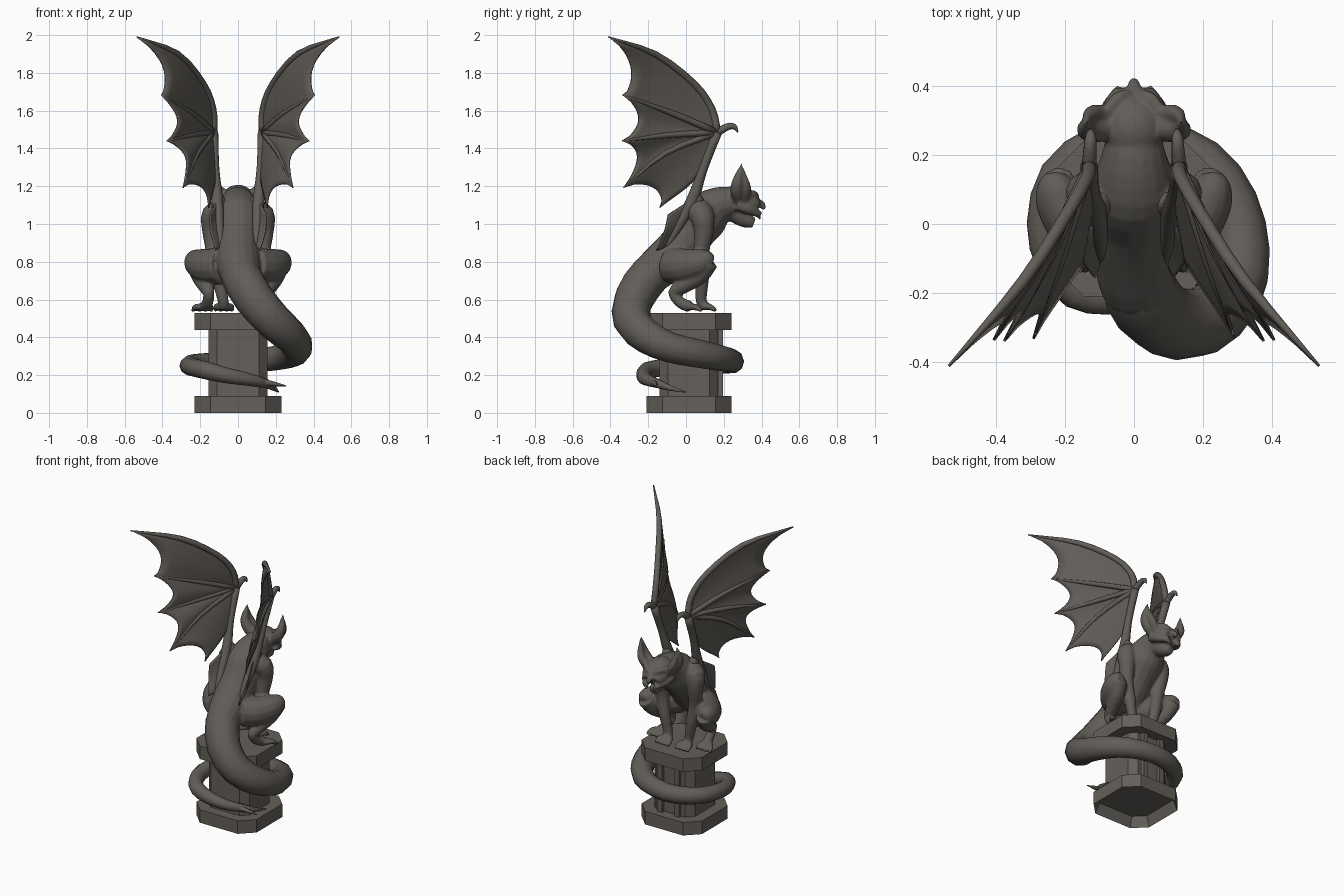
import bpy, bmesh, math
from mathutils import Vector, Matrix


def material(name, rgb):
    m = bpy.data.materials.new(name)
    m.diffuse_color = (*rgb, 1)
    return m


STONE = material("dark stone", (0.12, 0.109, 0.096))
PLINTH = material("pedestal stone", (0.128, 0.117, 0.102))


def finish(name, bm, mat, smooth=True):
    bmesh.ops.recalc_face_normals(bm, faces=bm.faces[:])
    for f in bm.faces:
        f.smooth = smooth
    me = bpy.data.meshes.new(name)
    bm.to_mesh(me)
    bm.free()
    me.materials.append(mat)
    ob = bpy.data.objects.new(name, me)
    bpy.context.collection.objects.link(ob)
    return ob


def spline(pts, n):
    """Sample a Catmull-Rom curve through pts at n + 1 places."""
    p = [Vector(q) for q in pts]
    p = [2 * p[0] - p[1]] + p + [2 * p[-1] - p[-2]]
    out, segs = [], len(pts) - 1
    for k in range(n + 1):
        x = k / n * segs
        i = min(int(x), segs - 1)
        t = x - i
        a, b, c, d = p[i:i + 4]
        out.append(0.5 * (2 * b + (c - a) * t + (2 * a - 5 * b + 4 * c - d) * t * t
                          + (3 * b - a - 3 * c + d) * t ** 3))
    return out


def tube(bm, pts, sides=10, sub=3, flip=1):
    """Round tube through (x, y, z, radius) points; flip=-1 mirrors in x."""
    s = spline(pts, (len(pts) - 1) * sub)
    c = [Vector((q[0] * flip, q[1], q[2])) for q in s]
    rings, old = [], None
    for i, q in enumerate(c):
        t = (c[min(i + 1, len(c) - 1)] - c[max(i - 1, 0)]).normalized()
        if old is None:
            u = t.orthogonal().normalized()
        else:
            u = (old.rotation_difference(t) @ u)
            u = (u - t * u.dot(t)).normalized()
        old = t
        w, r = t.cross(u), max(s[i][3], 0.002)
        rings.append([bm.verts.new(q + r * (u * math.cos(a) + w * math.sin(a)))
                      for a in (2 * math.pi * k / sides for k in range(sides))])
    for a, b in zip(rings, rings[1:]):
        for k in range(sides):
            bm.faces.new((a[k], a[(k + 1) % sides], b[(k + 1) % sides], b[k]))
    bm.faces.new(rings[0])
    bm.faces.new(rings[-1])


def ball(bm, centre, size):
    bmesh.ops.create_icosphere(bm, subdivisions=3, radius=1,
                               matrix=Matrix.Translation(centre) @ Matrix.Diagonal((*size, 1)))


def octagon(name, hx, hy, cut, z0, z1, hollow=False):
    """Chamfered square block round the pedestal axis."""
    bm = bmesh.new()
    xy = [(hx, cut - hy), (hx, hy - cut), (hx - cut, hy), (cut - hx, hy),
          (-hx, hy - cut), (-hx, cut - hy), (cut - hx, -hy), (hx - cut, -hy)]
    f = bm.faces.new([bm.verts.new((x, y + 0.015, z0)) for x, y in xy])
    top = bmesh.ops.extrude_face_region(bm, geom=[f], use_keep_orig=True)["geom"]
    bmesh.ops.translate(bm, vec=(0, 0, z1 - z0),
                        verts=[v for v in top if isinstance(v, bmesh.types.BMVert)])
    bmesh.ops.recalc_face_normals(bm, faces=bm.faces[:])
    if hollow:
        bmesh.ops.inset_individual(bm, faces=[f], thickness=0.03)
        bmesh.ops.translate(bm, verts=f.verts[:], vec=(0, 0, 0.07))
    return finish(name, bm, PLINTH, False)


# Pedestal
octagon("pedestal_base", 0.23, 0.225, 0.085, 0, 0.09, True)
octagon("pedestal_column", 0.155, 0.155, 0.045, 0.08, 0.45)
octagon("pedestal_cap", 0.23, 0.225, 0.085, 0.44, 0.53)
bm = bmesh.new()
for x in (-0.065, 0.065):
    bmesh.ops.create_cube(bm, size=1, matrix=Matrix.Translation((x, 0.175, 0.265))
                          @ Matrix.Diagonal((0.035, 0.04, 0.37, 1)))
finish("column_pilasters", bm, PLINTH, False)

# Body: torso, neck and head, fused with the limbs by a remesh
bm = bmesh.new()
tube(bm, [(0.05, -0.235, 0.665, 0.085), (0.012, -0.175, 0.742, 0.109), (0, -0.07, 0.835, 0.12),
          (0, 0.02, 0.94, 0.118), (0, 0.1, 1.04, 0.128), (0, 0.18, 1.1, 0.1),
          (0, 0.27, 1.12, 0.075)], 16)
ball(bm, (0, 0.275, 1.13), (0.088, 0.095, 0.078))
for x in (-0.035, 0, 0.035):
    tube(bm, [(x, 0.28, 1.12, 0.06), (x, 0.34, 1.105, 0.055), (x * 0.9, 0.38, 1.085, 0.034)], 12)
tube(bm, [(0, 0.375, 1.12, 0.02), (0, 0.405, 1.1, 0.018), (0, 0.412, 1.075, 0.01)])
tube(bm, [(0, 0.26, 1.06, 0.055), (0, 0.31, 1.025, 0.045), (0, 0.36, 1.005, 0.028)], 12)
for s in (1, -1):
    # brow, cheek, lip and fang
    tube(bm, [(0.015, 0.375, 1.135, 0.016), (0.05, 0.36, 1.158, 0.02),
              (0.088, 0.31, 1.17, 0.015)], flip=s)
    tube(bm, [(0.085, 0.27, 1.1, 0.03), (0.075, 0.33, 1.075, 0.025),
              (0.035, 0.39, 1.052, 0.02)], flip=s)
    tube(bm, [(0.03, 0.385, 1.05, 0.012), (0.03, 0.392, 1.02, 0.006)], 8, flip=s)
    ball(bm, (0.045 * s, 0.37, 1.127), (0.016, 0.014, 0.012))
    # pointed ear, broad from front to back
    tube(bm, [(0.075, 0.28, 1.14, 0.04), (0.12, 0.27, 1.185, 0.036),
              (0.14, 0.275, 1.24, 0.026), (0.135, 0.298, 1.325, 0.003)], flip=s)
    tube(bm, [(0.08, 0.31, 1.14, 0.03), (0.115, 0.32, 1.19, 0.026),
              (0.132, 0.31, 1.24, 0.018), (0.135, 0.298, 1.31, 0.003)], flip=s)
    # arm
    tube(bm, [(0.07, 0.06, 1.07, 0.07), (0.13, 0.085, 1.045, 0.066), (0.138, 0.095, 0.96, 0.052),
              (0.125, 0.08, 0.84, 0.042), (0.105, 0.085, 0.72, 0.038), (0.08, 0.08, 0.6, 0.03),
              (0.075, 0.1, 0.558, 0.03)], 12, flip=s)
    # hind leg: thigh, then shin and raised heel
    tube(bm, [(0.08, -0.07, 0.78, 0.1), (0.15, -0.01, 0.775, 0.096), (0.205, 0.06, 0.79, 0.08),
              (0.225, 0.11, 0.805, 0.06), (0.227, 0.145, 0.8, 0.03)], 14, flip=s)
    tube(bm, [(0.224, 0.12, 0.8, 0.054), (0.2, 0.07, 0.725, 0.048), (0.17, -0.02, 0.668, 0.04),
              (0.155, -0.065, 0.637, 0.031), (0.16, -0.03, 0.585, 0.03),
              (0.175, 0.02, 0.562, 0.032)], 12, flip=s)
    # fingers and toes
    for k in (-1.5, -0.5, 0.5, 1.5):
        tube(bm, [(0.075 + 0.012 * k, 0.09, 0.56, 0.018), (0.075 + 0.026 * k, 0.125, 0.562, 0.018),
                  (0.075 + 0.03 * k, 0.16, 0.54, 0.01)], 8, flip=s)
        tube(bm, [(0.175 + 0.01 * k, 0.01, 0.56, 0.018), (0.185 + 0.026 * k, 0.05, 0.56, 0.018),
                  (0.19 + 0.034 * k, 0.085, 0.54, 0.01)], 8, flip=s)
body = finish("gargoyle_body", bm, STONE)
rm = body.modifiers.new("fuse", "REMESH")
rm.mode = "VOXEL"
rm.voxel_size = 0.008
rm.use_smooth_shade = True
sm = body.modifiers.new("soften", "SMOOTH")
sm.factor = 0.5
sm.iterations = 4

# Tail wound round the column, with a barbed tip
bm = bmesh.new()
tube(bm, [(0, -0.09, 0.81, 0.095), (0.015, -0.19, 0.73, 0.108), (0.085, -0.275, 0.605, 0.107),
          (0.19, -0.285, 0.485, 0.1), (0.285, -0.2, 0.4, 0.09), (0.315, -0.08, 0.345, 0.08),
          (0.285, 0.06, 0.315, 0.075), (0.2, 0.18, 0.29, 0.068), (0.05, 0.245, 0.275, 0.062),
          (-0.1, 0.23, 0.265, 0.058), (-0.22, 0.14, 0.26, 0.054), (-0.26, 0.0, 0.25, 0.05),
          (-0.235, -0.12, 0.24, 0.047), (-0.17, -0.2, 0.225, 0.047), (-0.07, -0.222, 0.2, 0.042),
          (0.05, -0.212, 0.178, 0.034), (0.15, -0.15, 0.155, 0.025), (0.19, -0.08, 0.13, 0.014),
          (0.215, 0, 0.11, 0.003)], 10, 2)
tube(bm, [(0.1, -0.18, 0.165, 0.02), (0.18, -0.165, 0.155, 0.014), (0.255, -0.16, 0.143, 0.002)], 8)
finish("tail", bm, STONE)

# Wings: bones, thumb claw and scalloped membrane
WRIST = (0.13, 0.165, 1.485)
fingers = [
    [WRIST, (0.135, 0.135, 1.61), (0.187, 0.04, 1.745), (0.32, -0.165, 1.9), (0.535, -0.41, 1.99)],
    [WRIST, (0.245, -0.07, 1.585), (0.405, -0.335, 1.683)],
    [WRIST, (0.245, -0.1, 1.47), (0.375, -0.338, 1.44)],
    [WRIST, (0.215, -0.11, 1.375), (0.29, -0.33, 1.193)],
    [WRIST, (0.12, 0.06, 1.25), (0.155, -0.14, 1.085)],
]
fold = [[(0.11, 0.03, 1.13), (0.1, -0.03, 1.0), (0.09, -0.1, 0.88)],
        [(0.15, -0.095, 1.05), (0.145, -0.115, 0.96), (0.115, -0.155, 0.86)]]


def web(bm, a, b, scallop, flip, n=12, m=10):
    """Skin between two bones, its free edge pulled in and its middle billowing."""
    grid = []
    A, B = spline(a, 60), spline(b, 60)
    for j in range(m + 1):
        u = j / m
        row, bow = [], max(math.sin(math.pi * u), 0)
        for i in range(n + 1):
            k = 60 * i / n * (1 - scallop * bow ** 0.6)
            lo = min(int(k), 59)
            q = A[lo].lerp(A[lo + 1], k - lo).lerp(B[lo].lerp(B[lo + 1], k - lo), u)
            x = q.x - 0.12 * scallop * bow * i / n
            row.append(bm.verts.new((x * flip, q.y, q.z)))
        grid.append(row)
    for r, t in zip(grid, grid[1:]):
        for i in range(n):
            bm.faces.new((r[i], r[i + 1], t[i + 1], t[i]))


for s, side in ((1, "right"), (-1, "left")):
    bm = bmesh.new()
    for a, b, d in zip(fingers, fingers[1:], (0.11, 0.17, 0.17, 0.15)):
        web(bm, a, b, d, s)
    web(bm, fold[0], fold[1], 0, s)
    bmesh.ops.remove_doubles(bm, verts=bm.verts[:], dist=0.0005)
    skin = finish(side + "_wing_membrane", bm, STONE)
    so = skin.modifiers.new("thickness", "SOLIDIFY")
    so.thickness = 0.008
    so.offset = 0

    bm = bmesh.new()
    tube(bm, [(0.09, -0.11, 0.87, 0.014), (0.1, -0.04, 0.99, 0.026), (0.11, 0.035, 1.13, 0.032),
              (0.122, 0.09, 1.29, 0.024), (*WRIST, 0.026)], flip=s)
    tube(bm, [(0.07, 0.06, 1.06, 0.05), (0.1, 0.06, 1.12, 0.036), (0.113, 0.05, 1.17, 0.018)], flip=s)
    tube(bm, [(*WRIST, 0.022), (0.127, 0.22, 1.515, 0.019), (0.125, 0.255, 1.515, 0.015),
              (0.125, 0.275, 1.485, 0.003)], flip=s)
    for f, r in zip(fingers[:4], (0.022, 0.018, 0.017, 0.017)):
        last = len(f) - 1
        tube(bm, [(*q, r * (1 - 0.25 * i / last) if i < last else 0.004)
                  for i, q in enumerate(f)], 8, flip=s)
    finish(side + "_wing_bones", bm, STONE)
